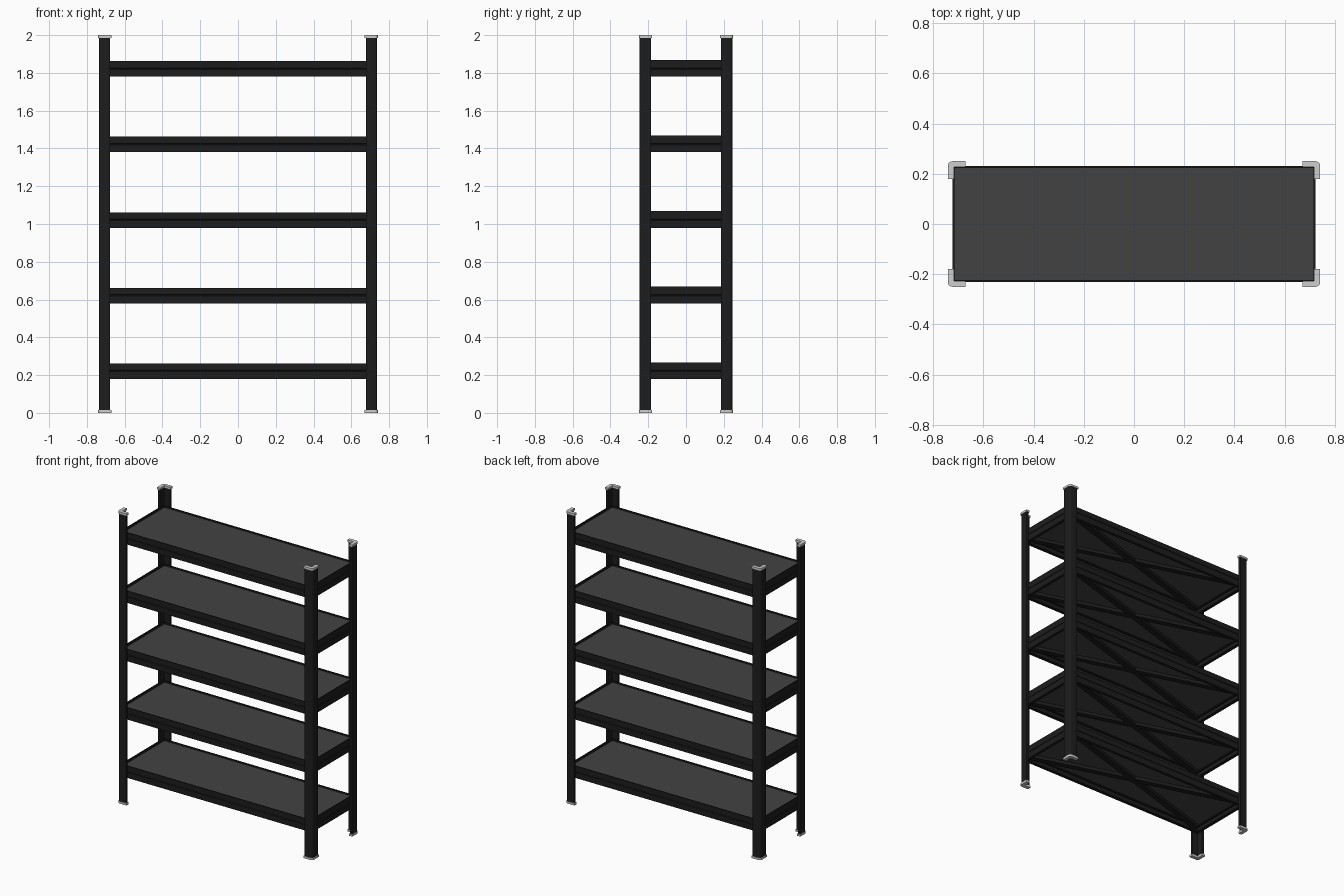
import bpy, bmesh, math
from mathutils import Vector

if "Cube" in bpy.data.objects:
    bpy.data.objects.remove(bpy.data.objects["Cube"])


def material(name, value):
    m = bpy.data.materials.new(name)
    m.diffuse_color = (value, value, value, 1)
    m.use_nodes = True
    m.node_tree.nodes["Principled BSDF"].inputs["Base Color"].default_value = m.diffuse_color
    return m


BLACK = material("black_steel", 0.012)
BOARD = material("charcoal_board", 0.055)
CAP = material("light_grey_plastic", 0.62)


def finish(name, bm, mat, smooth=False):
    bmesh.ops.recalc_face_normals(bm, faces=bm.faces)
    me = bpy.data.meshes.new(name)
    bm.to_mesh(me)
    bm.free()
    me.materials.append(mat)
    ob = bpy.data.objects.new(name, me)
    bpy.context.collection.objects.link(ob)
    if smooth:
        bpy.context.view_layer.objects.active = ob
        ob.select_set(True)
        bpy.ops.object.shade_smooth_by_angle(angle=math.radians(35))
        ob.select_set(False)
    return ob


def prism(name, start, end, mat, smooth=False):
    """Solid between two matching outlines."""
    bm = bmesh.new()
    a = [bm.verts.new(p) for p in start]
    b = [bm.verts.new(p) for p in end]
    n = len(a)
    bm.faces.new(a)
    bm.faces.new(b[::-1])
    for i in range(n):
        bm.faces.new((a[i], a[(i + 1) % n], b[(i + 1) % n], b[i]))
    return finish(name, bm, mat, smooth)


def angle_outline(ox, oy, leg, t, r, sx, sy):
    """L section with a rounded outer corner at (ox, oy)."""
    arc = [(ox - r + r * math.cos(a), oy - r + r * math.sin(a))
           for a in (math.radians(d) for d in range(0, 91, 18))]
    pts = [(ox - t, oy - leg), (ox, oy - leg)] + arc
    pts += [(ox - leg, oy), (ox - leg, oy - t), (ox - t, oy - t)]
    return [(x * sx, y * sy) for x, y in pts]


def angle_bar(name, outline, z0, z1, mat):
    prism(name, [(x, y, z0) for x, y in outline],
          [(x, y, z1) for x, y in outline], mat, True)


# Corner posts with plastic caps and feet
for sx, side in ((-1, "left"), (1, "right")):
    for sy, end in ((-1, "front"), (1, "back")):
        label = f"{end}_{side}"
        post = angle_outline(0.737, 0.245, 0.06, 0.015, 0.012, sx, sy)
        cap = angle_outline(0.741, 0.25, 0.07, 0.024, 0.018, sx, sy)
        angle_bar(f"{label}_post", post, 0.012, 1.988, BLACK)
        angle_bar(f"{label}_foot", cap, 0, 0.014, CAP)
        angle_bar(f"{label}_top_cap", cap, 1.986, 2.0, CAP)

HX, HY = 0.722, 0.23


def beam_profile(h):
    """Folded beam section: (distance in from outside, height)."""
    return [(0, 0), (0, 0.039), (0.003, 0.041), (0.003, 0.044), (0, 0.046),
            (0, h), (0.007, h), (0.007, 0.046), (0.020, 0.046),
            (0.020, 0.040), (0.007, 0.040), (0.007, 0.006),
            (0.020, 0.006), (0.020, 0)]


def brace(name, z, s):
    """Flat diagonal bar below a board."""
    d = Vector((HX - 0.03, s * (HY - 0.02), 0))
    side = Vector((-d.y, d.x, 0)).normalized() * 0.019
    up = Vector((0, 0, 0.022))
    base = Vector((0, 0, z))
    section = [base - side, base + side, base + side + up, base - side + up]
    prism(name, [p - d for p in section], [p + d for p in section], BLACK)


for i in range(5):
    z = 0.18 + 0.4 * i
    n = i + 1
    # Long and short beams
    for s, end in ((-1, "front"), (1, "back")):
        pr = beam_profile(0.082)
        prism(f"shelf_{n}_{end}_beam",
              [(-HX + 0.002, s * (HY - d), z + h) for d, h in pr],
              [(HX - 0.002, s * (HY - d), z + h) for d, h in pr], BLACK)
    for s, side in ((-1, "left"), (1, "right")):
        pr = beam_profile(0.088)
        prism(f"shelf_{n}_{side}_beam",
              [(s * (HX - d), -HY + 0.002, z + h) for d, h in pr],
              [(s * (HX - d), HY - 0.002, z + h) for d, h in pr], BLACK)
    # Board resting inside the beams
    x, y = HX - 0.0075, HY - 0.0075
    rect = [(-x, -y), (x, -y), (x, y), (-x, y)]
    prism(f"shelf_{n}_board", [(a, b, z + 0.0465) for a, b in rect],
          [(a, b, z + 0.073) for a, b in rect], BOARD)
    # Crossed braces under the board
    brace(f"shelf_{n}_brace_a", z + 0.02, 1)
    brace(f"shelf_{n}_brace_b", z + 0.0225, -1)
